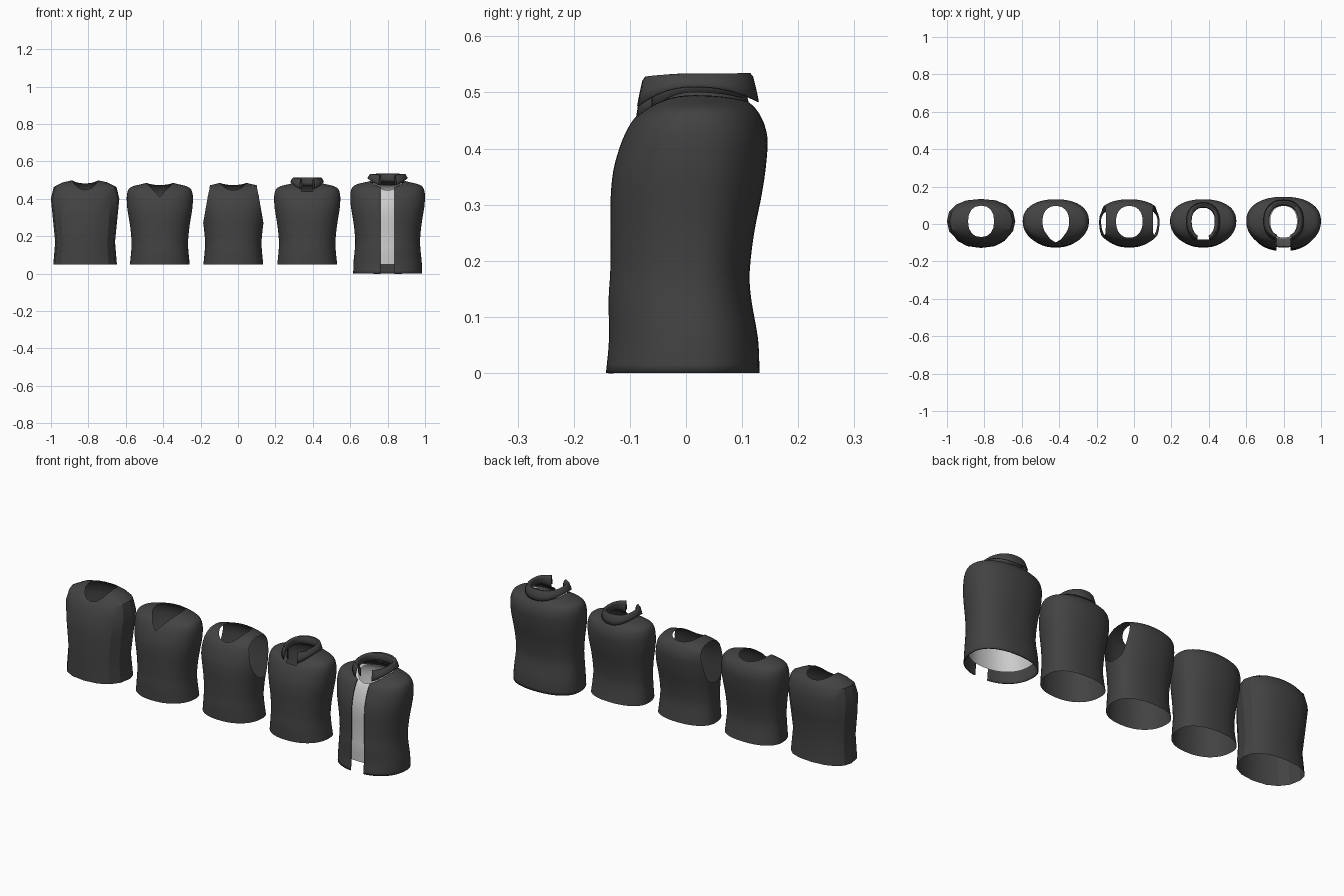
import bpy, bmesh, math
from mathutils import Vector

if "Cube" in bpy.data.objects:
    bpy.data.objects.remove(bpy.data.objects["Cube"])

YC = 0.015  # depth at which every cross-section is widest


def material(name, v):
    m = bpy.data.materials.new(name)
    m.diffuse_color = (v, v, v, 1)
    m.use_nodes = True
    m.node_tree.nodes["Principled BSDF"].inputs["Base Color"].default_value = m.diffuse_color
    return m


DARK, LIGHT = material("dark_cloth", 0.055), material("light_cloth", 0.7)


def smooth_rings(rings, steps):
    """Catmull-Rom refinement of the ring list"""
    out = []
    for i in range(len(rings) - 1):
        a, b, c, d = (rings[max(0, min(len(rings) - 1, i + k))] for k in (-1, 0, 1, 2))
        for s in range(steps):
            t = s / steps
            out.append(tuple(0.5 * (2 * q + (r - p) * t + (2 * p - 5 * q + 4 * r - w) * t * t
                                    + (3 * q - p - 3 * r + w) * t ** 3)
                             for p, q, r, w in zip(a, b, c, d)))
    return out + [rings[-1]]


def loft(rings, n=56, steps=3, gap=0.0, e=2.25):
    """Rings: half width, front y, back y, z at side, front, back. A gap leaves the front open."""
    bm = bmesh.new()
    rows = []
    for hw, yf, yb, zs, zf, zb in smooth_rings(rings, steps):
        row = []
        for i in range(n + 1 if gap else n):
            a = -math.pi / 2 + gap + (2 * math.pi - 2 * gap) * i / n
            c, s = math.cos(a), math.sin(a)
            x = math.copysign(hw * abs(c) ** (2 / e), c)
            k = abs(s) ** (2 / e)
            y = YC + k * ((yb if s > 0 else yf) - YC)
            z = zs + ((zb if s > 0 else zf) - zs) * s * s
            row.append(bm.verts.new((x, y, z)))
        rows.append(row)
    for r0, r1 in zip(rows, rows[1:]):
        for i in range(len(r0) if not gap else n):
            j = (i + 1) % len(r0)
            bm.faces.new((r0[i], r0[j], r1[j], r1[i]))
    return bm


def cut(bm, planes):
    """Remove the surface inside a convex region given by (point, outward normal) planes."""
    inside = list(bm.faces)
    for co, no in planes:
        co, no = Vector(co), Vector(no).normalized()
        geom = list({v for f in inside for v in f.verts}) + list({e for f in inside for e in f.edges}) + inside
        res = bmesh.ops.bisect_plane(bm, geom=geom, plane_co=co, plane_no=no, dist=1e-6)
        faces = {g for g in res["geom"] if isinstance(g, bmesh.types.BMFace)} | {f for f in inside if f.is_valid}
        inside = [f for f in faces if (f.calc_center_median() - co).dot(no) < 0]
    bmesh.ops.delete(bm, geom=inside, context='FACES')


def finish(bm, name, x, mat=DARK, angle=50, thick=0.0):
    me = bpy.data.meshes.new(name)
    bm.to_mesh(me)
    bm.free()
    ob = bpy.data.objects.new(name, me)
    bpy.context.collection.objects.link(ob)
    ob.location.x = x
    me.materials.append(mat)
    bpy.ops.object.select_all(action='DESELECT')
    ob.select_set(True)
    bpy.context.view_layer.objects.active = ob
    bpy.ops.object.shade_smooth_by_angle(angle=math.radians(angle))
    if thick:
        m = ob.modifiers.new("thickness", 'SOLIDIFY')
        m.thickness, m.offset = thick, -1
    return ob


# Basic torso shape, hem to neckline
TORSO = [
    (.160, -.125, .115, .05, .05, .05),
    (.153, -.126, .103, .12, .12, .12),
    (.151, -.123, .100, .17, .17, .17),
    (.157, -.122, .108, .24, .24, .24),
    (.166, -.122, .120, .30, .30, .30),
    (.174, -.117, .128, .35, .35, .35),
    (.177, -.106, .132, .40, .39, .40),
    (.174, -.096, .128, .432, .415, .427),
    (.163, -.088, .121, .456, .430, .445),
    (.138, -.083, .113, .469, .438, .458),
    (.105, -.078, .105, .477, .444, .467),
    (.071, -.073, .096, .485, .447, .474),
]

# Low-poly crew-neck shirt with faceted sides
LOW = [
    (.170, -.128, .115, .05, .05, .05),
    (.160, -.126, .102, .17, .17, .17),
    (.172, -.124, .120, .29, .29, .29),
    (.183, -.108, .134, .40, .39, .40),
    (.168, -.086, .120, .463, .432, .450),
    (.120, -.079, .110, .488, .442, .470),
    (.070, -.070, .098, .499, .448, .482),
]
finish(loft(LOW, n=16, steps=1, e=2.3), "crew_neck_shirt", -.8175, angle=25)

# V-neck shirt: wedge removed from the front of the collar
bm = loft(TORSO)
cut(bm, [((0, 0, .41), (1, 0, -.93)), ((0, 0, .41), (-1, 0, -.93)), ((0, YC, 0), (0, 1, 0))])
finish(bm, "v_neck_shirt", -.418)

# Tank top: oval armholes cut on both sides
bm = loft(TORSO)
for s in (1, -1):
    planes = [((s * .125, 0, .475), (-s, 0, -.13))]
    for i in range(24):
        a = 2 * math.pi * i / 24
        c, d = math.cos(a), math.sin(a)
        planes.append(((0, .018 + .085 * c, .385 + .115 * d), (0, c / .085, d / .115)))
    cut(bm, planes)
finish(bm, "tank_top", -.025)

# Polo shirt with short throat opening
bm = loft(TORSO)
cut(bm, [((.03, 0, 0), (1, 0, 0)), ((-.03, 0, 0), (-1, 0, 0)),
         ((0, YC, 0), (0, 1, 0)), ((0, 0, .438), (0, 0, -1))])
finish(bm, "polo_shirt", .37)


# Folded collars: stand, rolled top edge, outer fall
def collar(name, x, hw, yf, yb, dz, grow, gap):
    prof = [(0, .480, .445, .470), (0, .506, .488, .506), (.3, .511, .503, .511),
            (.6, .507, .498, .507), (1, .489, .448, .463)]
    rings = [(hw + g * grow, yf - g * grow, yb + g * grow, a + dz, b + dz, c + dz) for g, a, b, c in prof]
    finish(loft(rings, n=48, steps=2, gap=gap), name, x, thick=.003)


collar("polo_collar", .37, .065, -.073, .090, 0, .022, .42)
collar("jacket_collar", .8, .080, -.068, .102, .02, .025, .42)

# Open-front jacket, a little larger than the shirt under it
JACKET = [(.184, -.145, .131, 0, 0, 0)] + [
    (w + .0225, f - .0145, b + .0135, zs + .01, zf + .01, zb + .01) for w, f, b, zs, zf, zb in TORSO]
bm = loft(JACKET)
cut(bm, [((.038, 0, 0), (1, 0, 0)), ((-.038, 0, 0), (-1, 0, 0)), ((0, YC, 0), (0, 1, 0))])
finish(bm, "jacket", .8, thick=.005)

# Light undershirt visible in the jacket opening
finish(loft(TORSO), "undershirt", .8, LIGHT)
